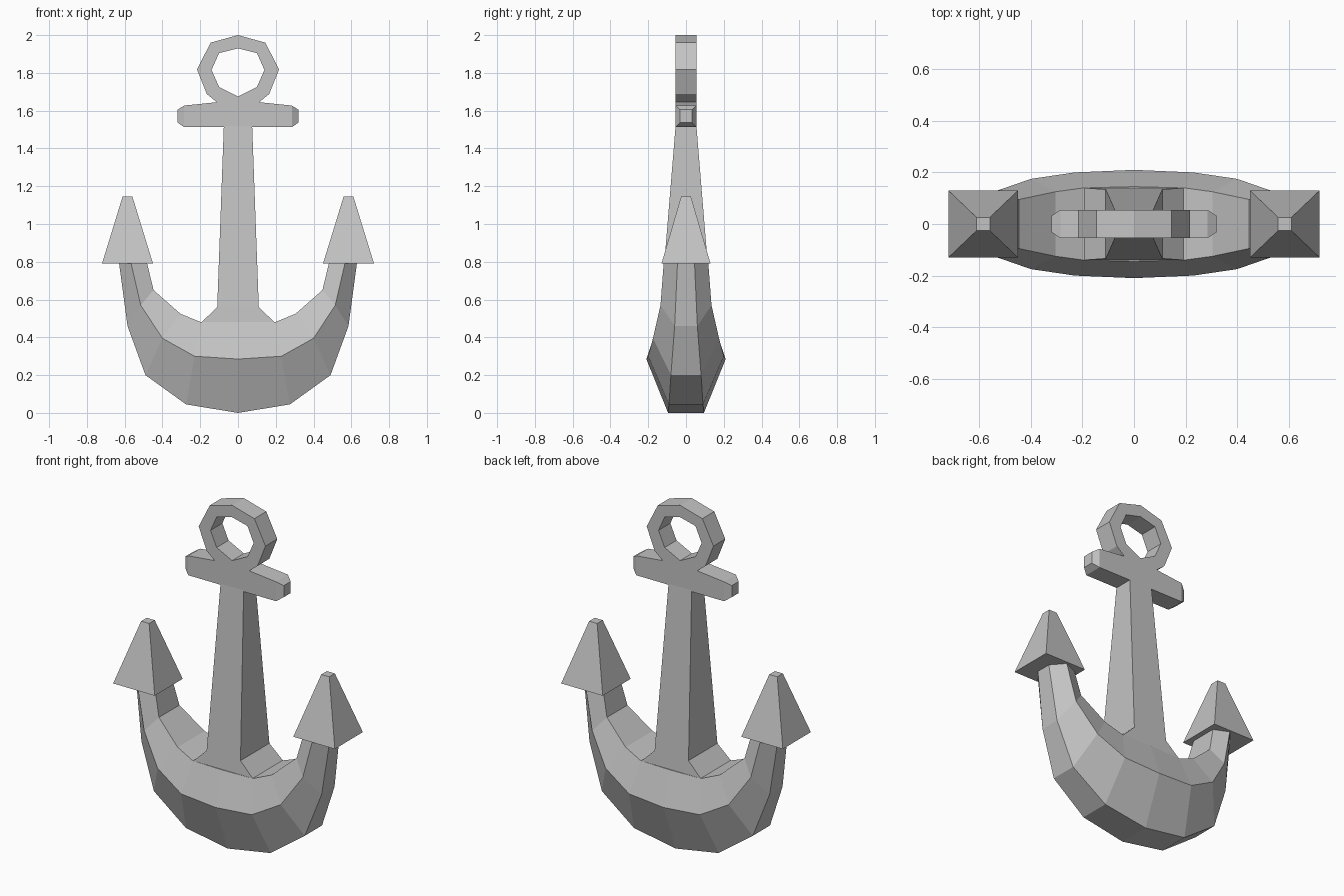
import bpy
import bmesh

cube = bpy.data.objects.get("Cube")
if cube:
    bpy.data.objects.remove(cube, do_unlink=True)

iron = bpy.data.materials.new("grey_iron")
iron.use_nodes = True
grey = (0.55, 0.55, 0.55, 1)
iron.diffuse_color = grey
iron.node_tree.nodes["Principled BSDF"].inputs["Base Color"].default_value = grey


def loft(name, sections):
    """Join closed cross-sections with flat quads and cap both ends."""
    bm = bmesh.new()
    loops = [[bm.verts.new(p) for p in section] for section in sections]
    for a, b in zip(loops, loops[1:]):
        n = len(a)
        for i in range(n):
            j = (i + 1) % n
            bm.faces.new((a[i], a[j], b[j], b[i]))
    bm.faces.new(loops[0])
    bm.faces.new(loops[-1])
    bmesh.ops.remove_doubles(bm, verts=bm.verts[:], dist=0.0001)
    bmesh.ops.recalc_face_normals(bm, faces=bm.faces[:])
    mesh = bpy.data.meshes.new(name)
    bm.to_mesh(mesh)
    bm.free()
    mesh.materials.append(iron)
    obj = bpy.data.objects.new(name, mesh)
    bpy.context.collection.objects.link(obj)
    return obj


def both_sides(half):
    """Mirror sections across x; the first one lies on the middle plane."""
    return [[(-x, y, z) for x, y, z in s] for s in half[:0:-1]] + half


def block(x, y, z, cx=0):
    """Horizontal rectangle with half sizes x and y."""
    return [(cx - x, -y, z), (cx + x, -y, z), (cx + x, y, z), (cx - x, y, z)]


# Curved arms: (x, z, half depth) at the outer, widest and inner edges
arm_stations = [
    ((0, 0, .095), (0, .285, .21), (0, .48, .145)),
    ((.275, .045, .09), (.23, .30, .20), (.195, .48, .14)),
    ((.49, .20, .08), (.40, .395, .175), (.305, .525, .125)),
    ((.585, .46, .06), (.515, .57, .135), (.447, .65, .095)),
    ((.63, .795, .045), (.567, .795, .118), (.482, .795, .08)),
]
arms = [[(x, -y, z) for x, z, y in s] + [(x, y, z) for x, z, y in reversed(s)]
        for s in arm_stations]
loft("curved_arms", both_sides(arms))

# Tapered shank with a flared foot
loft("shank", [block(.195, .14, .478), block(.11, .134, .56), block(.075, .055, 1.52)])

# Pointed flukes on the arm tips
for side, cx in (("left", .585), ("right", -.585)):
    loft(side + "_fluke", [block(.135, .13, .79, cx), block(.026, .026, 1.145, cx)])

# Crossbar with chamfered ends: (x, bottom, top, half depth)
bar = [[(x, -y, lo), (x, y, lo), (x, y, hi), (x, -y, hi)] for x, lo, hi, y in (
    (0, 1.513, 1.645, .055), (.11, 1.513, 1.645, .055),
    (.285, 1.513, 1.627, .055), (.32, 1.537, 1.605, .032))]
loft("crossbar", both_sides(bar))

# Faceted ring: outer and inner (x, z) points from the top down
ring_stations = [
    ((0, 2.0), (0, 1.93)), ((.145, 1.96), (.10, 1.905)),
    ((.217, 1.818), (.14, 1.815)), ((.165, 1.688), (.10, 1.725)),
    ((.11, 1.643), (.05, 1.70)), ((0, 1.64), (0, 1.675)),
]
ring = [[(o[0], -.055, o[1]), (o[0], .055, o[1]), (i[0], .055, i[1]), (i[0], -.055, i[1])]
        for o, i in ring_stations]
ring_obj = loft("ring", both_sides(ring))

# Drop the hidden caps where the two ring halves meet
bm = bmesh.new()
bm.from_mesh(ring_obj.data)
caps = [f for f in bm.faces if all(abs(v.co.x) < .001 for v in f.verts)]
bmesh.ops.delete(bm, geom=caps, context="FACES")
bmesh.ops.recalc_face_normals(bm, faces=bm.faces[:])
bm.to_mesh(ring_obj.data)
bm.free()
